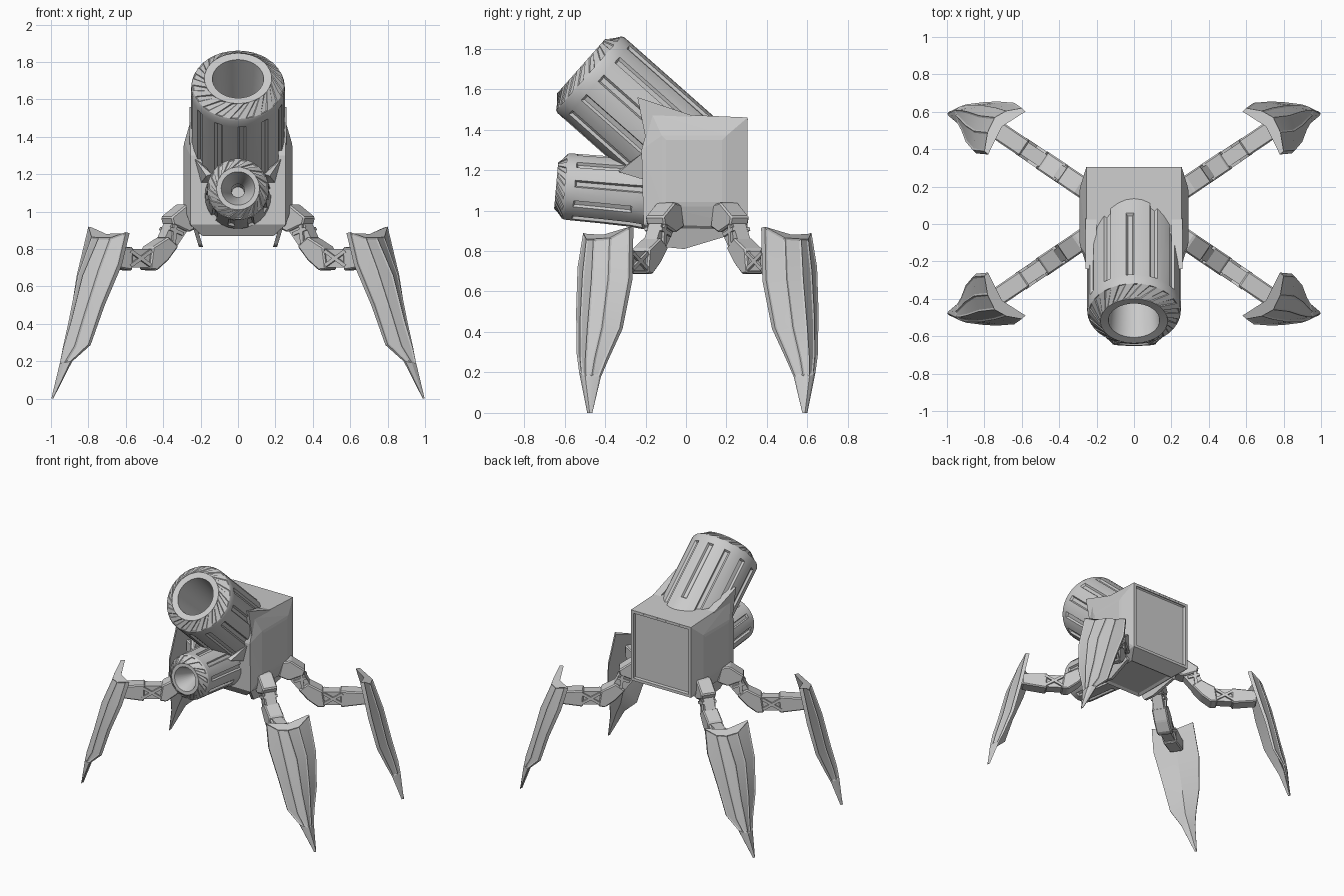
import bpy, bmesh
from math import sin, cos, pi, radians
from mathutils import Vector, Matrix

if "Cube" in bpy.data.objects:
    bpy.data.objects.remove(bpy.data.objects["Cube"])


def finish(name, bm, smooth=None):
    bmesh.ops.recalc_face_normals(bm, faces=bm.faces[:])
    me = bpy.data.meshes.new(name)
    bm.to_mesh(me)
    bm.free()
    ob = bpy.data.objects.new(name, me)
    bpy.context.collection.objects.link(ob)
    if smooth:
        bpy.context.view_layer.objects.active = ob
        ob.select_set(True)
        bpy.ops.object.shade_smooth_by_angle(angle=radians(smooth))
        ob.select_set(False)
    return ob


def hull(points):
    bm = bmesh.new()
    for p in points:
        bm.verts.new(p)
    bmesh.ops.convex_hull(bm, input=bm.verts[:])
    bmesh.ops.dissolve_limit(bm, angle_limit=radians(1), verts=bm.verts[:], edges=bm.edges[:])
    bmesh.ops.recalc_face_normals(bm, faces=bm.faces[:])
    return bm


def loft(rings, caps=True):
    """Skin closed rings of points; returns the bmesh and the face rows."""
    bm = bmesh.new()
    vs = [[bm.verts.new(p) for p in r] for r in rings]
    n = len(rings[0])
    rows = [[bm.faces.new((a[i], a[(i + 1) % n], b[(i + 1) % n], b[i])) for i in range(n)]
            for a, b in zip(vs, vs[1:])]
    if caps:
        bm.faces.new(vs[0])
        bm.faces.new(vs[-1][::-1])
    bmesh.ops.recalc_face_normals(bm, faces=bm.faces[:])
    return bm, rows


def barrel(name, origin, tilt, profile, n, slot_rows, chamfer_row, w):
    """Turned barrel; profile is (distance along axis, radius, twist in steps)."""
    rings = [[(r * cos(2 * pi * (i + t) / n), r * sin(2 * pi * (i + t) / n), s) for i in range(n)]
             for s, r, t in profile]
    bm, rows = loft(rings)
    # long sunken slots of staggered length
    for k in range(0, n, 3):
        part = slot_rows if (k // 3) % 2 == 0 else slot_rows[1:]
        bmesh.ops.inset_region(bm, faces=[rows[r][k] for r in part],
                               thickness=w, depth=-0.014, use_even_offset=True)
    # slanted muzzle cuts
    cuts = [rows[chamfer_row][k] for k in range(0, n, 2)]
    bmesh.ops.inset_individual(bm, faces=cuts, thickness=w * 0.6, depth=-0.005)
    bm.transform(Matrix.Translation(origin) @ Matrix.Rotation(radians(tilt), 4, 'X'))
    return finish(name, bm, 25)


# --- body: faceted box with bulged side panels and a sunken back panel
pts = []
for s in (-1, 1):
    pts += [(s * .255, y, z) for y, z in
            ((-.17, 1.48), (.305, 1.46), (.305, .92), (-.21, .93), (-.22, 1.3))]
    pts += [(s * .287, y, z) for y, z in ((-.12, 1.37), (.2, 1.37), (.2, 1.02), (-.12, 1.02))]
    pts += [(s * .19, y, z) for y, z in ((-.17, .87), (.2, .87))]
bm = hull(pts)
back = [f for f in bm.faces if f.normal.y > .95]
bmesh.ops.inset_region(bm, faces=back, thickness=.03, depth=0)
bmesh.ops.inset_region(bm, faces=back, thickness=.006, depth=-.02)
under = [f for f in bm.faces if f.normal.z < -.95]
bmesh.ops.inset_region(bm, faces=under, thickness=.03, depth=-.012)
side = [f for f in bm.faces if abs(f.normal.x) > .99]
bmesh.ops.inset_individual(bm, faces=side, thickness=.03, depth=.004)
finish("body", bm)

for s, tag in ((-1, "left"), (1, "right")):
    # lower skirt plate
    prof = ((-.2, .93), (-.11, .82), (-.01, .81), (.19, .87), (.2, .95), (-.2, .97))
    finish("skirt_" + tag, hull([(s * (x + (z - .82) * .3), y, z) for y, z in prof for x in (.19, .212)]))
    # cheek beside the big barrel
    prof = ((-.24, 1.56), (.03, 1.47), (-.05, 1.3), (-.2, 1.36))
    finish("cheek_" + tag, hull([(s * x, y, z) for y, z in prof for x in (.2, .258)]))
    # claw beside the small barrel
    finish("claw_" + tag, hull([(s * x, y, z) for x, y, z in (
        (.14, -.33, 1.2), (.17, -.33, 1.19), (.23, -.22, 1.28), (.19, -.2, 1.26),
        (.2, -.2, 1.15), (.15, -.2, 1.15))]))

# --- barrels
barrel("big_barrel", (0, -.48, 1.678), 48.5,
       [(-.78, .235, 0), (-.75, .25, 0), (-.5, .25, 0), (-.3, .25, 0), (-.06, .25, 0), (-.015, .25, 0),
        (0, .244, 0), (.052, .18, 2), (.048, .137, 2), (-.25, .115, 2), (-.5, .1, 2)],
       36, [1, 2, 3], 6, .009)
barrel("small_barrel", (0, -.6, 1.12), 85,
       [(-.46, .165, 0), (-.4, .178, 0), (-.34, .172, 0), (-.2, .168, 0), (-.05, .166, 0), (-.01, .165, 0),
        (0, .16, 0), (.042, .115, 2), (.042, .09, 2), (-.09, .036, 2), (-.25, .034, 2)],
       30, [1, 2, 3], 6, .007)

# --- legs
D, W = Vector((.83, .56, 0)), Vector((-.56, .83, 0))


def leg_point(x, z, w):
    t = (x - .26) / .83
    return Vector((.26, .185, 0)) + D * t + W * w + Vector((0, 0, z))


SEGMENTS = (
    ("hip", .055, ((.23, .92), (.25, 1.03), (.30, 1.04), (.385, .97), (.375, .93), (.29, .89))),
    ("hip_joint", .038, ((.29, .90), (.37, .95), (.41, .86), (.35, .81))),
    ("knee", .055, ((.40, .865), (.42, .83), (.485, .81), (.50, .69), (.46, .685), (.40, .74), (.345, .815))),
    ("knee_joint", .038, ((.48, .80), (.61, .80), (.61, .70), (.48, .70))),
    ("ankle", .05, ((.585, .81), (.74, .80), (.74, .71), (.59, .685))),
)
# joint braces: crossing bars (x, z) ends
BARS = (((.32, .88), (.39, .91)), ((.36, .95), (.37, .83)),
        ((.49, .79), (.60, .71)), ((.49, .71), (.60, .79)))
# blade stations: front edge, spine, rear edge
BLADE = (
    ((.60, .62, .89), (.745, .57, .86), (.80, .39, .92)),
    ((.64, .648, .72), (.83, .58, .66), (.862, .395, .66)),
    ((.73, .655, .50), (.89, .60, .42), (.90, .44, .42)),
    ((.80, .652, .29), (.935, .61, .27), (.925, .505, .27)),
    ((.895, .64, .20), (.955, .61, .18), (.945, .54, .18)),
    ((.99, .60, 0), (.998, .588, 0), (.99, .577, 0)),
)


def blade_ring(a, s, b, k):
    a, s, b = Vector(a), Vector(s), Vector(b)
    out = Vector((.72, .66, .2)) * k
    ma, mb = a.lerp(s, .5) + out * .015, s.lerp(b, .5) + out * .015
    if k == 1:  # notch between the two top horns
        ma.z, mb.z = .86, .865
    a2, b2 = a - out * .028, b - out * .028
    return [a, ma, s, mb, b, b2, a.lerp(b, .5).lerp(s, .45) - out * .02, a2]


for sx, sy, tag in ((1, 1, "back_right"), (-1, 1, "back_left"),
                    (1, -1, "front_right"), (-1, -1, "front_left")):
    place = Matrix.Translation((0, .056, 0)) @ Matrix.Diagonal((sx, sy, 1, 1)) \
        @ Matrix.Translation((0, -.056, 0))
    for part, hw, prof in SEGMENTS:
        bm = hull([leg_point(x, z, w) for x, z in prof for w in (-hw, hw)])
        if "joint" not in part:
            bmesh.ops.bevel(bm, geom=bm.edges[:], offset=.008, segments=1, affect='EDGES')
        bm.transform(place)
        finish(tag + "_" + part, bm)
    # cross braces on the joints
    for i, ((x0, z0), (x1, z1)) in enumerate(BARS):
        for w in (-.044, .044):
            d = Vector((z0 - z1, x1 - x0)).normalized() * .009
            ends = [(x + q * d.x, z + q * d.y) for x, z in ((x0, z0), (x1, z1)) for q in (-1, 1)]
            bm = hull([leg_point(x, z, w + e) for x, z in ends for e in (-.008, .008)])
            bm.transform(place)
            finish(f"{tag}_brace_{i}", bm)
    # blade-shaped foot with sunken panels
    bm, rows = loft([blade_ring(*st, k) for st, k in zip(BLADE, (1, .95, .8, .6, .4, .1))])
    for cols in ((0,), (1,), (2,), (3,)):
        bmesh.ops.inset_region(bm, faces=[rows[r][c] for r in range(0, 4) for c in cols],
                               thickness=.009, depth=-.005, use_even_offset=True)
    bm.transform(place)
    finish(tag + "_blade", bm, 20)
